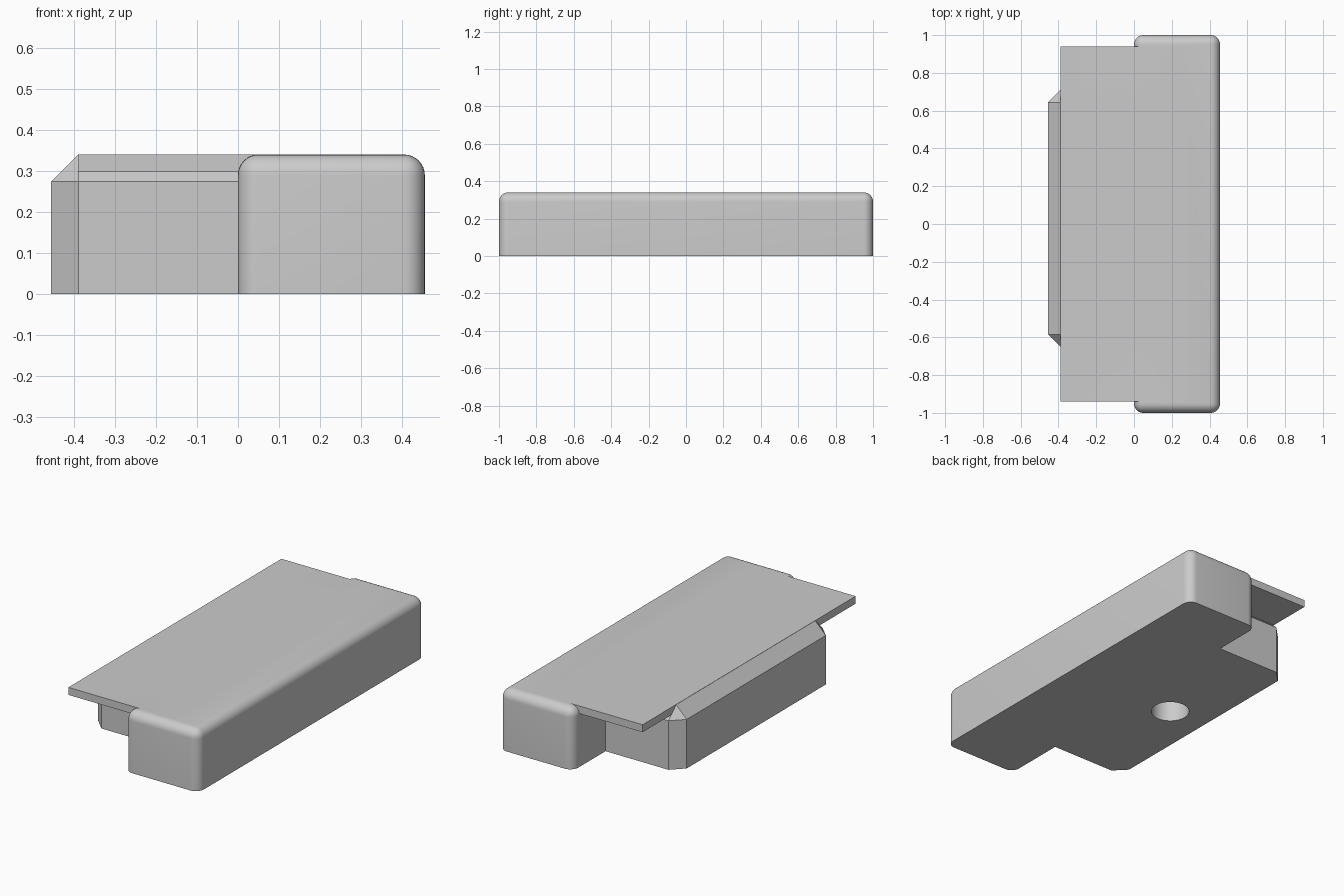
import bpy, bmesh, math
from mathutils import Vector

cube = bpy.data.objects.get("Cube")
if cube:
    bpy.data.objects.remove(cube, do_unlink=True)

# Single grey finish
GREY = (0.6, 0.6, 0.6, 1.0)
grey = bpy.data.materials.new("light grey")
grey.use_nodes = True
grey.diffuse_color = GREY
grey.node_tree.nodes["Principled BSDF"].inputs["Base Color"].default_value = GREY


def box(name, low, high, bevel=0.0, segments=1):
    """Box between two corners; bevels every edge except those on the underside."""
    low, high = Vector(low), Vector(high)
    bm = bmesh.new()
    bmesh.ops.create_cube(bm, size=1)
    for v in bm.verts:
        v.co = (low + high) / 2 + v.co * (high - low)
    if bevel:
        edges = [e for e in bm.edges if max(v.co.z for v in e.verts) > low.z + 0.01]
        bmesh.ops.bevel(bm, geom=edges, offset=bevel, segments=segments,
                        profile=0.5, affect='EDGES')
    mesh = bpy.data.meshes.new(name)
    bm.to_mesh(mesh)
    bm.free()
    mesh.materials.append(grey)
    obj = bpy.data.objects.new(name, mesh)
    bpy.context.collection.objects.link(obj)
    return obj


def combine(target, tool, operation):
    """Apply a boolean and remove the tool object."""
    mod = target.modifiers.new(operation.title(), 'BOOLEAN')
    mod.operation, mod.object, mod.solver = operation, tool, 'EXACT'
    bpy.ops.object.select_all(action='DESELECT')
    bpy.context.view_layer.objects.active = target
    target.select_set(True)
    bpy.ops.object.modifier_apply(modifier=mod.name)
    bpy.data.objects.remove(tool, do_unlink=True)


# Rounded main body, chamfered side block and thin overhanging top plate
body = box("housing", (0, -1, 0), (0.455, 1, 0.34), 0.05, 8)
block = box("side_block", (-0.455, -0.65, 0), (0.25, 0.71, 0.34), 0.066)
plate = box("top_plate", (-0.39, -0.94, 0.298), (0.25, 0.94, 0.34))
combine(body, block, 'UNION')
combine(body, plate, 'UNION')

# Round blind hole in the underside of the side block
bpy.ops.mesh.primitive_cylinder_add(vertices=48, radius=0.1, depth=0.5,
                                    location=(-0.225, 0.03, 0))
hole = bpy.context.object
hole.name = "hole_cutter"
hole.hide_render = True
hole.data.materials.append(grey)
combine(body, hole, 'DIFFERENCE')

bpy.ops.object.shade_smooth_by_angle(angle=math.radians(30))
